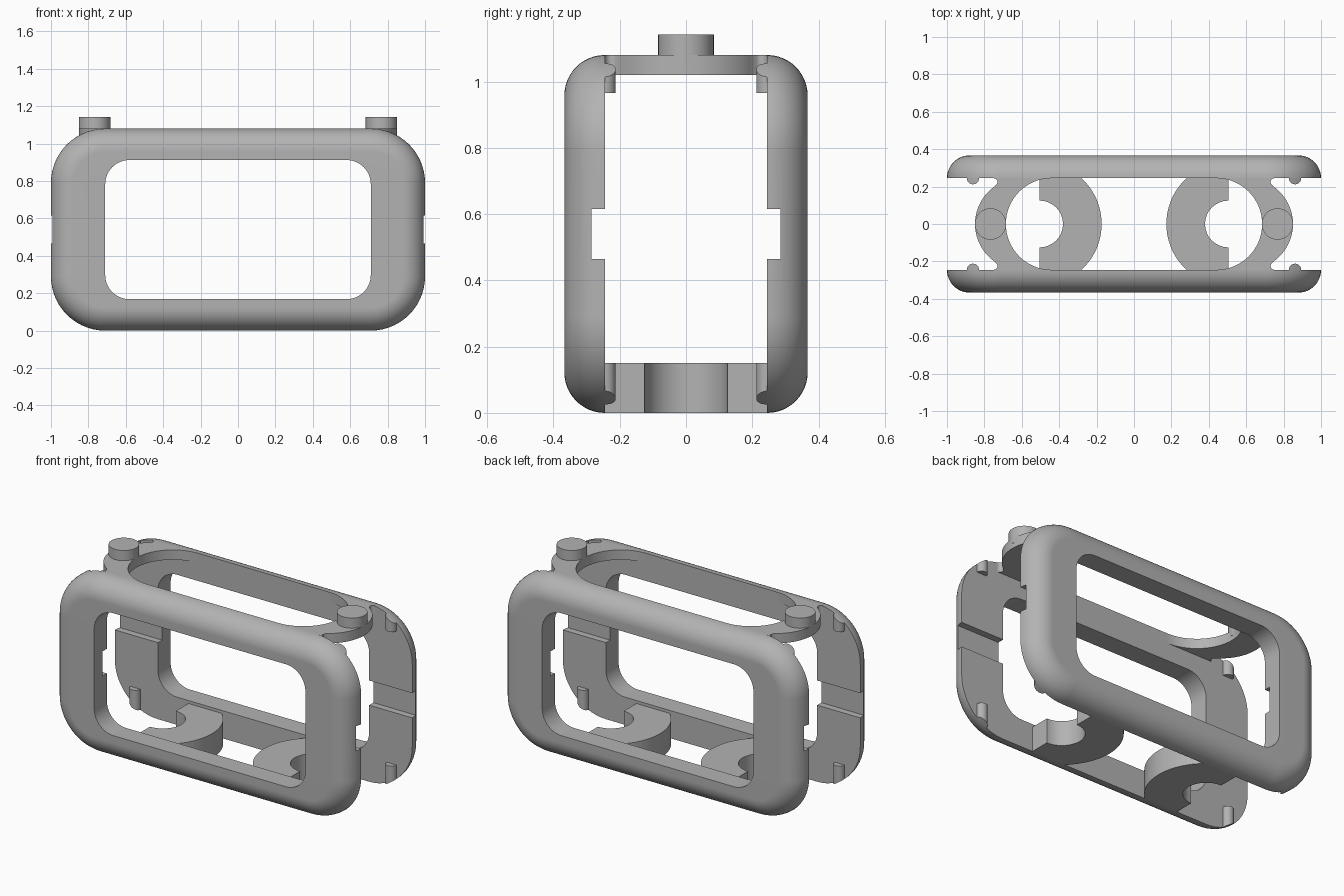
import bpy, bmesh
from math import cos, sin, radians

if "Cube" in bpy.data.objects:
    bpy.data.objects.remove(bpy.data.objects["Cube"])

grey = bpy.data.materials.new("plain grey")
grey.use_nodes = True
COLOUR = (0.45, 0.45, 0.45, 1)
grey.diffuse_color = COLOUR
grey.node_tree.nodes["Principled BSDF"].inputs["Base Color"].default_value = COLOUR

HALF_H = 0.54      # half height of a frame
INNER = 0.245      # distance of each frame's inner face from the centre
FILLET = 0.122     # frame depth, fully rounded on the outside


def arc(cx, cy, r, a, b, n):
    """Points on an arc from angle a to b, in degrees."""
    angles = [radians(a + (b - a) * i / n) for i in range(n + 1)]
    return [(cx + r * cos(t), cy + r * sin(t)) for t in angles]


def rounded_rect(w, h, r, n=14):
    """Rounded rectangle with half sizes w and h."""
    corners = [(1, 1), (-1, 1), (-1, -1), (1, -1)]
    return [p for i, (sx, sy) in enumerate(corners)
            for p in arc(sx * (w - r), sy * (h - r), r, 90 * i, 90 * i + 90, n)]


def make(name, bm):
    bmesh.ops.recalc_face_normals(bm, faces=bm.faces)
    mesh = bpy.data.meshes.new(name)
    bm.to_mesh(mesh)
    bm.free()
    mesh.materials.append(grey)
    ob = bpy.data.objects.new(name, mesh)
    bpy.context.collection.objects.link(ob)
    return ob


def loft(bm, sections, closed=False):
    """Skin equal rings of points; cap the ends unless closed."""
    rings = [[bm.verts.new(p) for p in s] for s in sections]
    pairs = list(zip(rings, rings[1:]))
    if closed:
        pairs.append((rings[-1], rings[0]))
    else:
        bm.faces.new(rings[0])
        bm.faces.new(rings[-1])
    for a, b in pairs:
        for i in range(len(a)):
            j = (i + 1) % len(a)
            bm.faces.new((a[i], a[j], b[j], b[i]))


def prism(bm, outline, z0, z1):
    loft(bm, [[(x, y, z) for x, y in outline] for z in (z0, z1)])


def upright(outline, y):
    """Stand a flat outline up, centred on the frame's middle."""
    return [(x, y, z + HALF_H) for x, z in outline]


def select(ob):
    bpy.ops.object.select_all(action="DESELECT")
    ob.select_set(True)
    bpy.context.view_layer.objects.active = ob


def boolean(ob, cutter, operation):
    mod = ob.modifiers.new("cut", "BOOLEAN")
    mod.object, mod.operation, mod.solver = cutter, operation, "EXACT"
    select(ob)
    bpy.ops.object.modifier_apply(modifier=mod.name)
    bpy.data.objects.remove(cutter)


def finish(ob, mirror_x=False, mirror_y=False):
    """Mirror the part and shade it smooth with sharp edges."""
    select(ob)
    if mirror_x or mirror_y:
        mod = ob.modifiers.new("mirror", "MIRROR")
        mod.use_axis = (mirror_x, mirror_y, False)
        mod.use_mirror_merge = False
        bpy.ops.object.modifier_apply(modifier=mod.name)
    bpy.ops.object.shade_smooth_by_angle(angle=radians(30))
    normals = ob.modifiers.new("normals", "WEIGHTED_NORMAL")
    normals.keep_sharp = True


# Front and back frames: rounded outer edge, square window edge
window = rounded_rect(0.71, 0.372, 0.13)
sections = [upright(window, -INNER), upright(window, -INNER - FILLET)]
for i in range(13):
    t = radians(7.5 * i)
    inset = FILLET * (1 - sin(t))
    sections.append(upright(rounded_rect(1 - inset, HALF_H - inset, 0.29 - inset),
                            -INNER - FILLET * cos(t)))
bm = bmesh.new()
loft(bm, sections, closed=True)
frames = make("front_and_back_frames", bm)

# Grooves across the inner faces of the frame sides
bm = bmesh.new()
prism(bm, [(-1.2, -0.285), (1.2, -0.285), (1.2, -0.2), (-1.2, -0.2)], 0.465, 0.615)
boolean(frames, make("groove_cutter", bm), "DIFFERENCE")
finish(frames, mirror_y=True)

# Half-round pegs near the corners, trimmed to the frame outline
bm = bmesh.new()
for z0, z1 in ((-0.1, 0.15), (0.965, 1.2)):
    prism(bm, arc(0.861, -INNER, 0.033, 0, 180, 12), z0, z1)
pegs = make("corner_pegs", bm)
bm = bmesh.new()
loft(bm, [upright(rounded_rect(1, HALF_H, 0.29), y) for y in (-0.3, -0.1)])
boolean(pegs, make("outline_cutter", bm), "INTERSECT")
finish(pegs, mirror_x=True, mirror_y=True)

# Curved bridges joining the frames at the top
upper = arc(0.75, 0.225, 0.02, 240, 90, 8)
outer = arc(0.605, 0, 0.245, -56, 56, 24)
lower = [(x, -y) for x, y in reversed(upper)]
inner = arc(0.44, 0, INNER, 90, -90, 32)
bm = bmesh.new()
prism(bm, lower + outer + upper + inner, 1.02, 1.08)
finish(make("top_bridges", bm), mirror_x=True)

# Round buttons on the bridges
bm = bmesh.new()
prism(bm, arc(0.767, 0, 0.084, 0, 352.5, 47), 1.05, 1.142)
finish(make("top_buttons", bm), mirror_x=True)

# Half-ring supports joining the frames at the bottom
bm = bmesh.new()
edge = arc(0.505, 0, 0.332, 180 - 47.6, 180 + 47.6, 24)
hole = arc(0.505, 0, 0.125, 270, 90, 24)
prism(bm, edge + [(0.505, -INNER)] + hole + [(0.505, INNER)], 0, 0.15)
finish(make("bottom_supports", bm), mirror_x=True)
